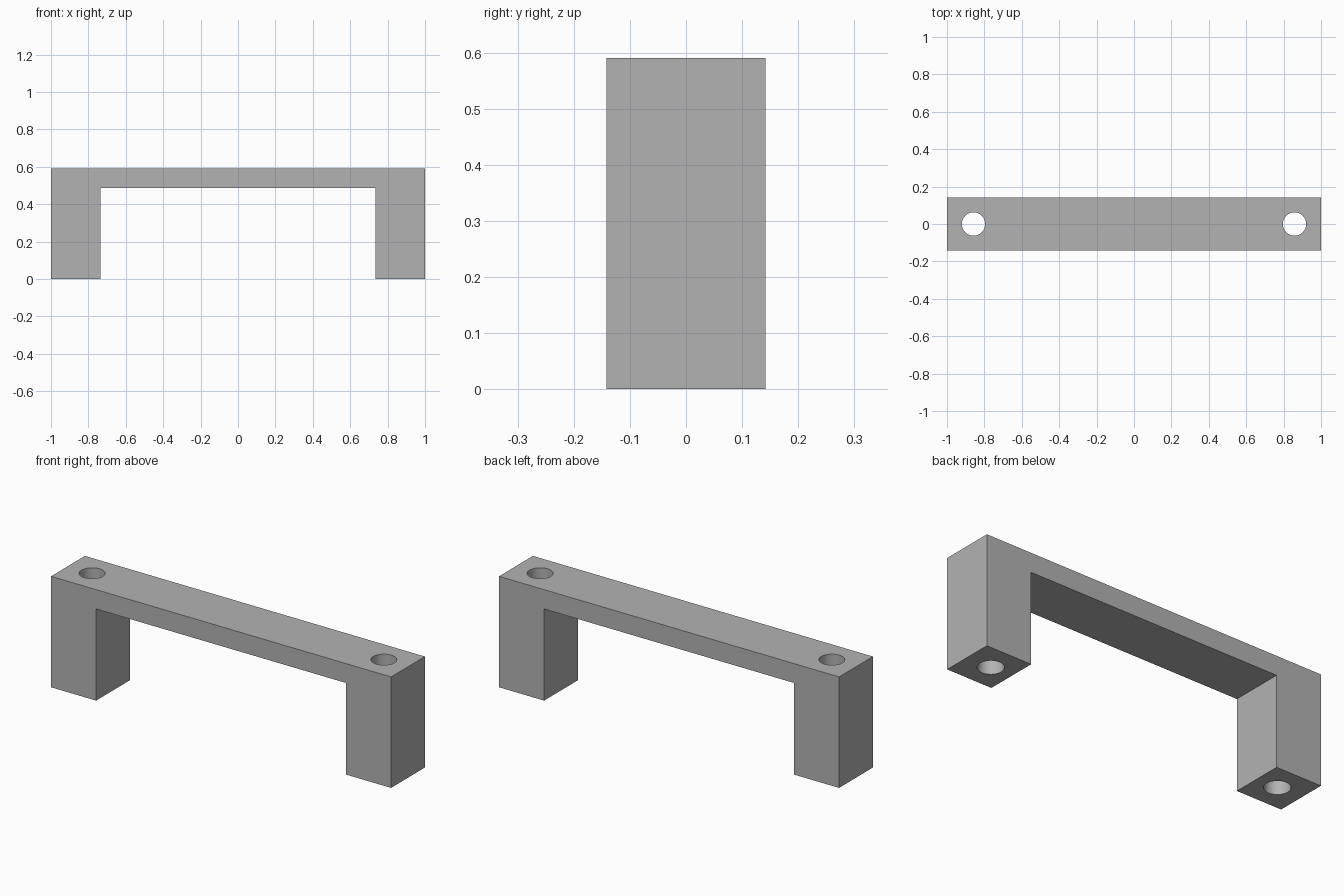
import bpy
import bmesh
import math

HALF_LENGTH, HALF_DEPTH, HEIGHT = 1.0, 0.142, 0.59
LEG_INNER, BAR_UNDERSIDE = 0.735, 0.487
HOLE_X, HOLE_RADIUS = 0.858, 0.0625

if "Cube" in bpy.data.objects:
    bpy.data.objects.remove(bpy.data.objects["Cube"], do_unlink=True)

# Plain grey material
grey = bpy.data.materials.new("plain_grey")
grey.use_nodes = True
colour = (0.45, 0.45, 0.45, 1.0)
grey.diffuse_color = colour
grey.node_tree.nodes["Principled BSDF"].inputs["Base Color"].default_value = colour

# Bridge-shaped handle: half profile, mirrored, then extruded along the depth
half = [(HALF_LENGTH, HEIGHT), (HALF_LENGTH, 0), (LEG_INNER, 0), (LEG_INNER, BAR_UNDERSIDE)]
profile = half + [(-x, z) for x, z in reversed(half)]
bm = bmesh.new()
face = bm.faces.new([bm.verts.new((x, -HALF_DEPTH, z)) for x, z in profile])
extruded = bmesh.ops.extrude_face_region(bm, geom=[face])["geom"]
moved = [v for v in extruded if isinstance(v, bmesh.types.BMVert)]
bmesh.ops.translate(bm, verts=moved, vec=(0, 2 * HALF_DEPTH, 0))
bmesh.ops.recalc_face_normals(bm, faces=bm.faces)
mesh = bpy.data.meshes.new("pull_handle")
bm.to_mesh(mesh)
bm.free()
handle = bpy.data.objects.new("pull_handle", mesh)
bpy.context.collection.objects.link(handle)
mesh.materials.append(grey)


def drill_hole(x):
    """Cut a vertical screw hole through the handle at x."""
    bpy.ops.mesh.primitive_cylinder_add(vertices=48, radius=HOLE_RADIUS,
                                        depth=2 * HEIGHT, location=(x, 0, HEIGHT / 2))
    cutter = bpy.context.object
    cutter.name = "hole_cutter"
    cutter.hide_render = True
    cutter.data.materials.append(grey)
    cut = handle.modifiers.new("screw_hole", 'BOOLEAN')
    cut.operation = 'DIFFERENCE'
    cut.solver = 'EXACT'
    cut.object = cutter
    bpy.ops.object.select_all(action='DESELECT')
    handle.select_set(True)
    bpy.context.view_layer.objects.active = handle
    bpy.ops.object.modifier_apply(modifier=cut.name)
    bpy.data.objects.remove(cutter, do_unlink=True)


# Screw hole through each leg
for side in (-1, 1):
    drill_hole(side * HOLE_X)

# Smooth hole walls, sharp outer edges
bpy.ops.object.shade_smooth_by_angle(angle=math.radians(30))
